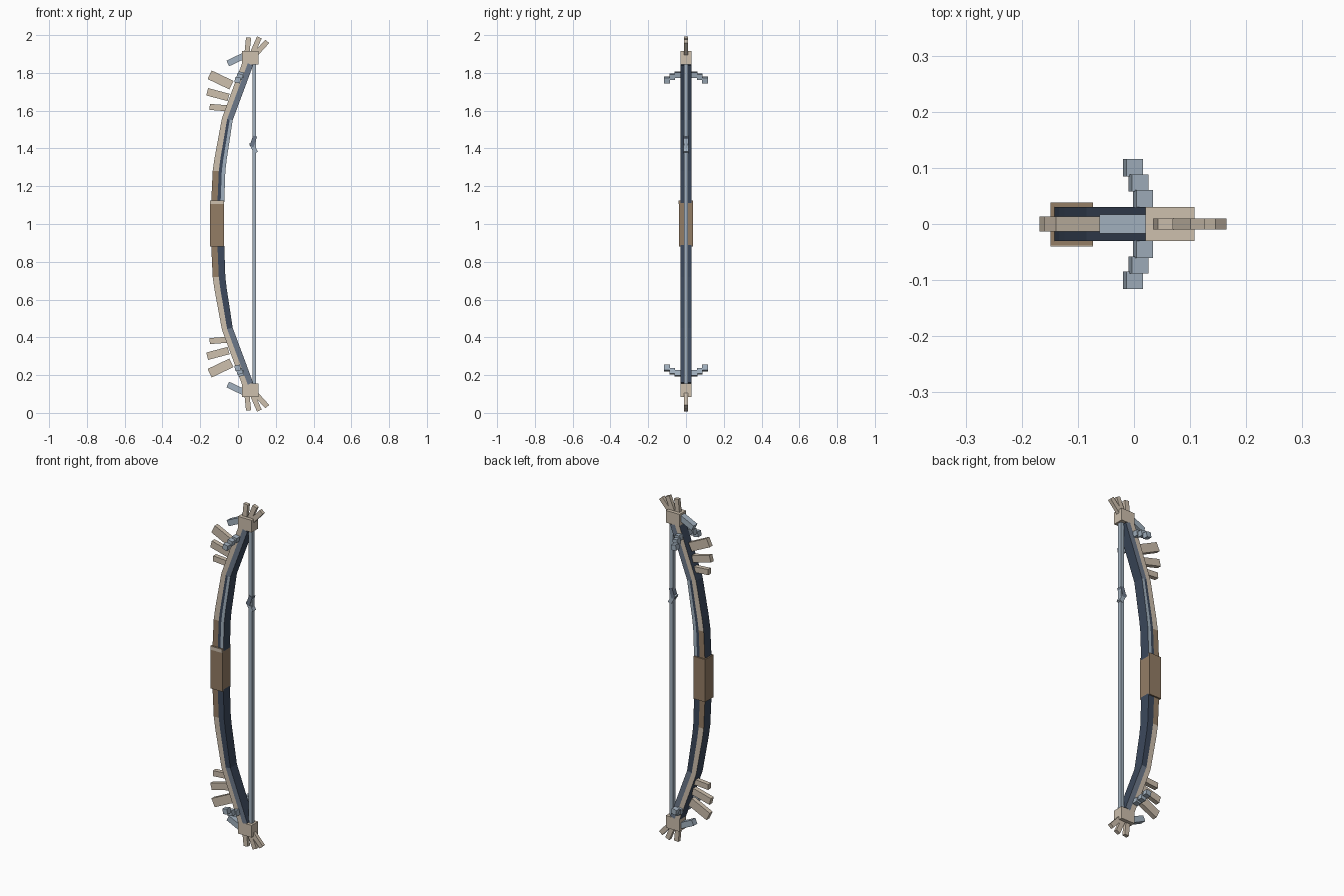
import bpy
import bmesh
import math
from mathutils import Vector

cube = bpy.data.objects.get("Cube")
if cube:
    bpy.data.objects.remove(cube, do_unlink=True)


def material(name, r, g, b):
    color = [(c / 255) ** 2.2 for c in (r, g, b)] + [1.0]
    mat = bpy.data.materials.new(name)
    mat.use_nodes = True
    mat.diffuse_color = color
    mat.node_tree.nodes["Principled BSDF"].inputs["Base Color"].default_value = color
    return mat


BONE = material("pale bone", 204, 190, 172)
BROWN = material("brown leather", 146, 124, 101)
DARK = material("dark slate", 62, 74, 92)
MID = material("mid slate", 108, 120, 137)
LIGHT = material("light blue grey", 161, 176, 190)


def finish(name, bm, mats):
    bmesh.ops.recalc_face_normals(bm, faces=bm.faces)
    mesh = bpy.data.meshes.new(name)
    bm.to_mesh(mesh)
    bm.free()
    for mat in mats:
        mesh.materials.append(mat)
    obj = bpy.data.objects.new(name, mesh)
    bpy.context.collection.objects.link(obj)
    return obj


def box(name, center, size, mat, tilt=0.0):
    bm = bmesh.new()
    bmesh.ops.create_cube(bm, size=1)
    bmesh.ops.scale(bm, vec=size, verts=bm.verts)
    obj = finish(name, bm, [mat])
    obj.location = center
    obj.rotation_euler.y = tilt
    return obj


def bar(name, start, end, width, depth, mat):
    """Square-ended bar between two (x, z) points in the plane of the bow."""
    a, b = Vector(start), Vector(end)
    mid, d = (a + b) / 2, b - a
    return box(name, (mid.x, 0, mid.y), (width, depth, d.length), mat,
               math.atan2(d.x, d.y))


def limb(name, place, side_colors):
    """Bent beam whose side faces carry bands running along its length."""
    stations = [((-.142, 1.11), (-.073, 1.11)), ((-.134, 1.28), (-.067, 1.28)),
                ((-.124, 1.35), (-.06, 1.34)), ((-.085, 1.56), (-.028, 1.55)),
                ((.025, 1.86), (.08, 1.84))]
    columns = [0, .48, .72, 1]
    mats = [BONE, BROWN, DARK, MID, LIGHT]
    bm = bmesh.new()
    rings = []
    for outer, inner in stations:
        ring = []
        for t in columns:
            x, z = Vector(outer).lerp(Vector(inner), t)
            ring.append([bm.verts.new((x, y, place(z))) for y in (-.03, .03)])
        rings.append(ring)

    def face(verts, mat):
        bm.faces.new(verts).material_index = mats.index(mat)

    for i in range(len(rings) - 1):
        lo, hi = rings[i], rings[i + 1]
        for j in range(3):
            for k in (0, 1):
                face([lo[j][k], lo[j + 1][k], hi[j + 1][k], hi[j][k]],
                     side_colors[i][j])
        for j in (0, 3):
            face([lo[j][0], lo[j][1], hi[j][1], hi[j][0]], DARK)
    for ring in (rings[0], rings[-1]):
        for j in range(3):
            face([ring[j][0], ring[j + 1][0], ring[j + 1][1], ring[j][1]], DARK)
    finish(name, bm, mats)


# Limbs, with side bands differing between top and bottom
def up(z):
    return z


def down(z):
    return 2 - z


limb("upper_limb", up, [(BROWN, DARK, LIGHT), (BONE, DARK, LIGHT),
                        (BONE, DARK, LIGHT), (BONE, MID, MID)])
limb("lower_limb", down, [(BROWN, DARK, DARK), (BONE, DARK, DARK),
                          (BONE, DARK, DARK), (BONE, MID, MID)])

# Grip with a pale band at its top front edge
box("grip", (-.111, 0, 1.003), (.076, .076, .245), BROWN)
box("grip_band", (-.111, -.038, 1.115), (.076, .004, .02), BONE)

# String and its nocking chevron
box("string", (.086, 0, 1), (.021, .021, 1.7), LIGHT)
bar("nock_upper", (.09, 1.465), (.072, 1.41), .022, .028, MID)
bar("nock_lower", (.068, 1.43), (.096, 1.378), .022, .027, LIGHT)

# Ornaments repeated on both ends
for end, place in (("upper", up), ("lower", down)):
    box(end + "_tip", (.064, 0, place(1.88)), (.087, .06, .07), BONE)

    parts = [("spike", (.047, 1.90), (.056, 1.987), .027, .02, BONE),
             ("spike", (.075, 1.90), (.113, 1.988), .027, .02, BONE),
             ("spike", (.085, 1.89), (.155, 1.967), .027, .02, BONE),
             ("feather", (-.15, 1.79), (-.035, 1.735), .05, .026, BONE),
             ("feather", (-.163, 1.70), (-.05, 1.67), .04, .026, BONE),
             ("feather", (-.15, 1.62), (-.06, 1.613), .032, .026, BONE),
             ("tag", (-.054, 1.85), (.03, 1.89), .033, .034, LIGHT)]
    for n, (kind, a, b, width, depth, mat) in enumerate(parts):
        bar(f"{end}_{kind}_{n}", (a[0], place(a[1])), (b[0], place(b[1])),
            width, depth, mat)

    # Stepped horns on both sides
    lean = .2 if end == "upper" else -.2
    for side, label in ((-1, "front"), (1, "back")):
        for n, (x, y, z) in enumerate([(.016, .045, 1.79), (.008, .073, 1.78),
                                       (-.002, .1, 1.762)]):
            box(f"{end}_{label}_horn_{n}", (x, side * y, place(z)),
                (.03, .031, .03), LIGHT, lean)
